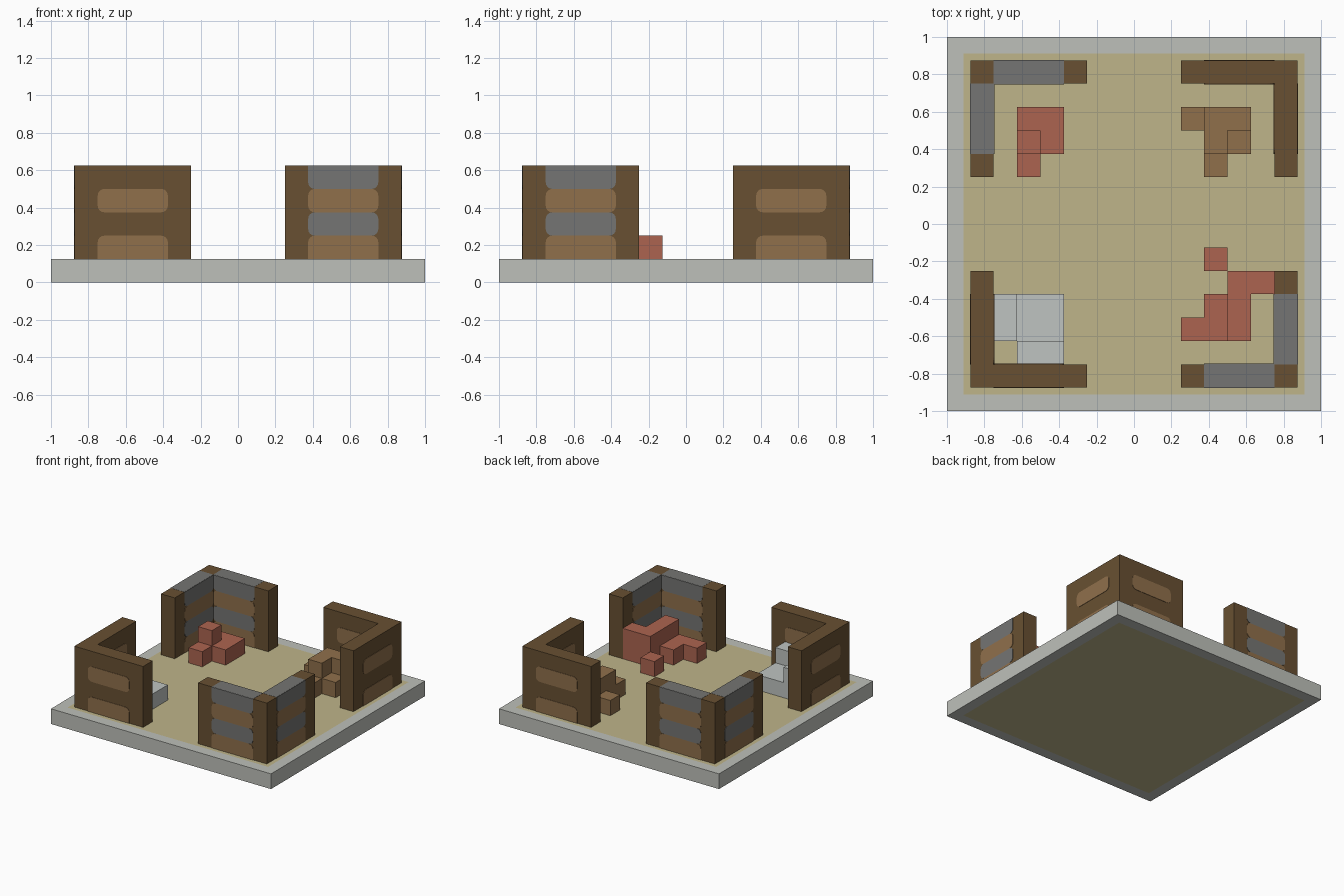
import bpy, bmesh, math
from mathutils import Vector

U = 0.125      # one block
SKIN = 0.003   # how far painted plates stand out from a wall

if "Cube" in bpy.data.objects:
    bpy.data.objects.remove(bpy.data.objects["Cube"], do_unlink=True)


def material(name, rgb):
    lin = [((c / 255 + 0.055) / 1.055) ** 2.4 for c in rgb] + [1]
    m = bpy.data.materials.new(name)
    m.use_nodes = True
    m.diffuse_color = lin
    m.node_tree.nodes["Principled BSDF"].inputs["Base Color"].default_value = lin
    return m


STONE = material("pale stone", (190, 192, 186))
SAND = material("sand", (191, 181, 138))
DARK = material("dark wood", (104, 80, 50))
LIGHT = material("light wood", (144, 112, 75))
GREY = material("grey stone", (117, 117, 115))
RED = material("red clay", (172, 100, 80))
WHITE = material("pale cushion", (191, 196, 193))


def finish(name, bm, *mats):
    bmesh.ops.recalc_face_normals(bm, faces=bm.faces)
    me = bpy.data.meshes.new(name)
    bm.to_mesh(me)
    bm.free()
    for m in mats:
        me.materials.append(m)
    ob = bpy.data.objects.new(name, me)
    bpy.context.collection.objects.link(ob)
    return ob


def prism(name, outline, place, lo, hi, mat):
    """Extrude a flat outline; place(a, b, depth) gives the 3D point."""
    bm = bmesh.new()
    face = bm.faces.new([bm.verts.new(place(a, b, lo)) for a, b in outline])
    shift = Vector(place(0, 0, hi)) - Vector(place(0, 0, lo))
    new = bmesh.ops.extrude_face_region(bm, geom=[face])["geom"]
    bmesh.ops.translate(bm, vec=shift,
                        verts=[v for v in new if isinstance(v, bmesh.types.BMVert)])
    return finish(name, bm, mat)


def rounded(a0, a1, b0, b1, r_bottom, r_top):
    """Rectangle outline with separate bottom and top corner radii."""
    pts = []
    for i, (a, b, r) in enumerate([(a1, b1, r_top), (a0, b1, r_top),
                                   (a0, b0, r_bottom), (a1, b0, r_bottom)]):
        if not r:
            pts.append((a, b))
            continue
        ca = a - r if a == a1 else a + r
        cb = b - r if b == b1 else b + r
        for k in range(5):
            t = math.pi / 2 * (i + k / 4)
            pts.append((ca + r * math.cos(t), cb + r * math.sin(t)))
    return pts


def box(name, x0, x1, y0, y1, z0, z1, mat):
    return prism(name, [(x0, y0), (x1, y0), (x1, y1), (x0, y1)],
                 lambda a, b, d: (a, b, d), z0, z1, mat)


# Floor slab with an inset sand field above and below
bm = bmesh.new()
bmesh.ops.create_cube(bm, size=1)
for v in bm.verts:
    v.co = (v.co.x * 2, v.co.y * 2, (v.co.z + 0.5) * U)
for sign in (1, -1):
    bm.normal_update()
    cap = [f for f in bm.faces if f.normal.z * sign > 0.9]
    bmesh.ops.inset_region(bm, faces=cap, thickness=U)
    cap[0].material_index = 1
finish("floor", bm, STONE, SAND)

# Corner walls: inner and outer reach of each L, and the panel span
END, IN, OUT, P0, P1 = 2 * U, 6 * U, 7 * U, 3 * U, 6 * U
ELL = [(END, IN), (IN, IN), (IN, END), (OUT, END), (OUT, OUT), (END, OUT)]
ROUND = 0.035


def corner_wall(label, sx, sy, rows, capped):
    prism(label + "_wall", ELL, lambda a, b, d: (a * sx, b * sy, d), U, 5 * U, DARK)
    places = {"x": lambda a, b, d: (a * sx, d * sy, b),
              "y": lambda a, b, d: (d * sx, a * sy, b)}
    for axis, place in places.items():
        # Coloured panels on the outer and inner faces
        for row, mat in rows:
            z = (row + 1) * U
            outline = rounded(P0, P1, z, z + U, ROUND if row > 0 else 0,
                              ROUND if row < 3 else 0)
            for side, face, out in (("outer", OUT, 1), ("inner", IN, -1)):
                prism(f"{label}_{side}_panel_{axis}{row}", outline, place,
                      face - out * SKIN, face + out * SKIN, mat)
        # Stone coping along the top of a banded wall
        if capped:
            strip = [(P0, IN), (P1, IN), (P1, OUT), (P0, OUT)]
            flat = ((lambda a, b, d: (a * sx, b * sy, d)) if axis == "x"
                    else (lambda a, b, d: (b * sx, a * sy, d)))
            prism(f"{label}_coping_{axis}", strip, flat, 5 * U - SKIN, 5 * U + 0.001, GREY)


BANDS = [(0, LIGHT), (1, GREY), (2, LIGHT), (3, GREY)]
PATCHES = [(0, LIGHT), (2, LIGHT)]
corner_wall("front_left", 1, -1, BANDS, True)
corner_wall("back_right", -1, 1, BANDS, True)
corner_wall("front_right", -1, -1, PATCHES, False)
corner_wall("back_left", 1, 1, PATCHES, False)

# Block furniture: x range, y range and height, all in blocks
FURNITURE = {
    "back_right_seat": (RED, [(-5, -3, 3, 5, 1), (-5, -4, 3, 4, 2), (-5, -4, 2, 3, 1)]),
    "front_left_seat": (RED, [(4, 5, -5, -2, 2), (5, 6, -3, -2, 2), (3, 4, -5, -3, 1),
                              (2, 3, -5, -4, 1), (3, 4, -2, -1, 1)]),
    "back_left_table": (LIGHT, [(3, 4, 3, 5, 2), (4, 5, 4, 5, 2), (4, 5, 3, 4, 1),
                                (2, 3, 4, 5, 1), (3, 4, 2, 3, 1)]),
    "front_right_sofa": (WHITE, [(-5, -3, -5, -3, 1), (-6, -5, -5, -3, 2),
                                 (-5, -3, -6, -5, 2)]),
}
for name, (mat, blocks) in FURNITURE.items():
    for i, (x0, x1, y0, y1, h) in enumerate(blocks, 1):
        box(f"{name}_block_{i}", x0 * U, x1 * U, y0 * U, y1 * U, U, (1 + h) * U, mat)
